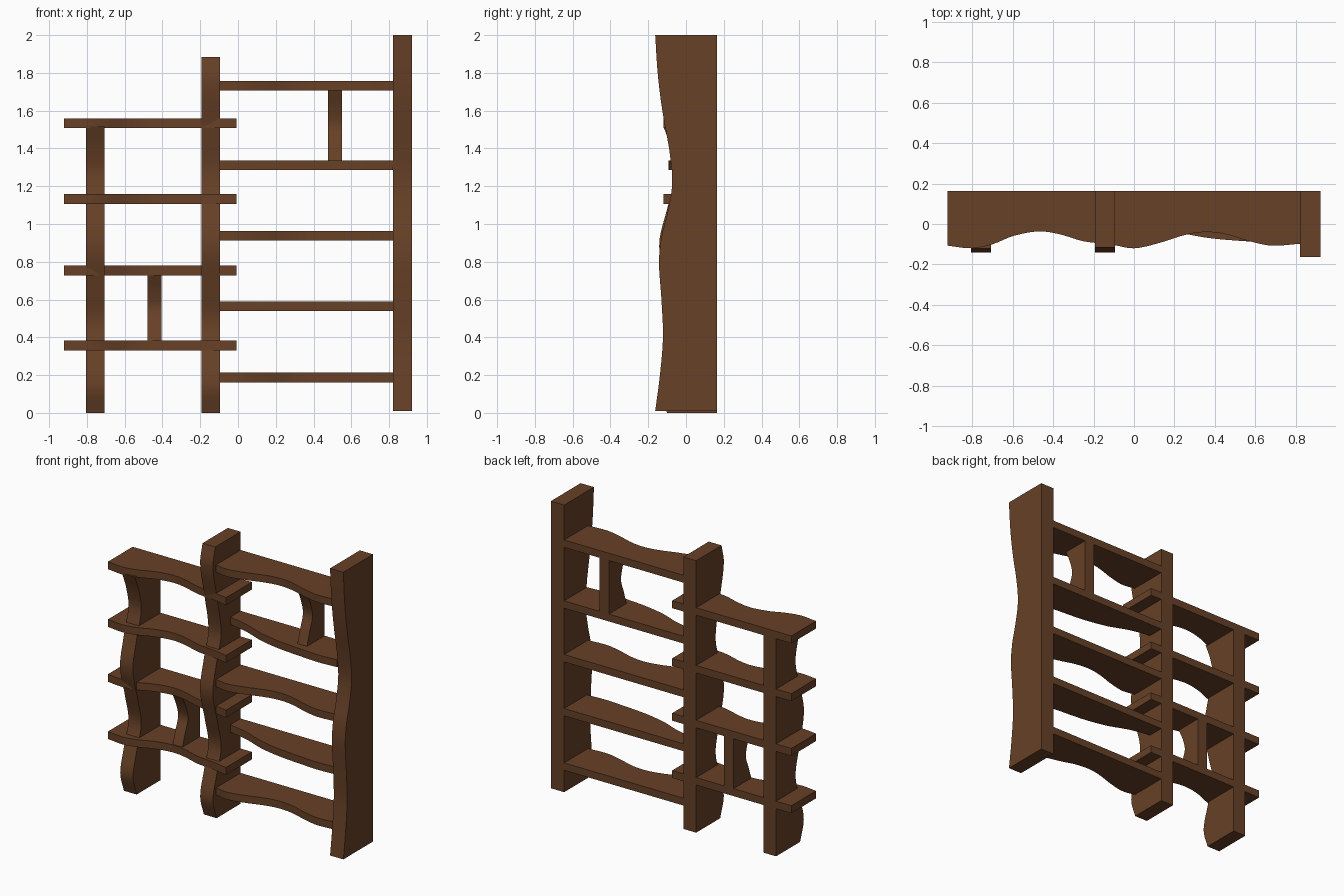
import bpy, bmesh
from mathutils import Vector

if "Cube" in bpy.data.objects:
    bpy.data.objects.remove(bpy.data.objects["Cube"])

wood = bpy.data.materials.new("brown_wood")
wood.diffuse_color = (0.135, 0.052, 0.020, 1)
wood.use_nodes = True
wood.node_tree.nodes["Principled BSDF"].inputs["Base Color"].default_value = wood.diffuse_color
BACK = 0.163


def smooth_curve(pts, steps=5):
    """Catmull-Rom samples through (position along board, front y) points."""
    p = [Vector(q) for q in pts]
    p = [2 * p[0] - p[1]] + p + [2 * p[-1] - p[-2]]
    out = []
    for i in range(1, len(p) - 2):
        a, b, c, d = p[i - 1:i + 3]
        for k in range(steps):
            t = k / steps
            y = 0.5 * (2 * b.y + (c.y - a.y) * t + (2 * a.y - 5 * b.y + 4 * c.y - d.y) * t * t
                       + (3 * b.y - a.y - 3 * c.y + d.y) * t ** 3)
            out.append((b.x + (c.x - b.x) * t, y))
    return out + [tuple(p[-2])]


def board(name, pts, lo, hi, upright):
    """Board with a flat back and wavy front; lo..hi is x for uprights, z for shelves."""
    front = smooth_curve(pts)
    outline = front + [(front[-1][0], BACK), (front[0][0], BACK)]
    bm = bmesh.new()
    place = (lambda s, y, w: (w, y, s)) if upright else (lambda s, y, w: (s, y, w))
    f = bm.faces.new([bm.verts.new(place(s, y, lo)) for s, y in outline])
    new = bmesh.ops.extrude_face_region(bm, geom=[f])["geom"]
    shift = (hi - lo, 0, 0) if upright else (0, 0, hi - lo)
    bmesh.ops.translate(bm, vec=shift, verts=[v for v in new if isinstance(v, bmesh.types.BMVert)])
    bmesh.ops.recalc_face_normals(bm, faces=bm.faces)
    me = bpy.data.meshes.new(name)
    bm.to_mesh(me)
    bm.free()
    me.materials.append(wood)
    ob = bpy.data.objects.new(name, me)
    bpy.context.collection.objects.link(ob)
    bpy.context.view_layer.objects.active = ob
    ob.select_set(True)
    bpy.ops.object.shade_smooth_by_angle(angle=0.52)
    ob.select_set(False)


# Posts
wave = [(0, -0.10), (0.14, -0.14), (0.3, -0.10), (0.47, -0.05), (0.64, -0.085),
        (0.88, -0.142), (1.08, -0.10), (1.26, -0.05)]
board("left_post", wave + [(1.4, -0.075), (1.515, -0.12)], -0.805, -0.707, True)
board("middle_post", wave + [(1.5, -0.09), (1.75, -0.14), (1.885, -0.115)], -0.192, -0.094, True)
board("right_post", [(0.01, -0.163), (0.2, -0.138), (0.4, -0.122), (0.6, -0.13), (0.8, -0.143),
                     (0.93, -0.13), (1.05, -0.10), (1.2, -0.074), (1.35, -0.083), (1.6, -0.125),
                     (1.8, -0.15), (2.0, -0.163)], 0.82, 0.922, True)

# Left shelves
left = [(-0.922, -0.107), (-0.8, -0.12), (-0.7, -0.10), (-0.6, -0.06), (-0.48, -0.037),
        (-0.38, -0.048), (-0.25, -0.085), (-0.12, -0.10), (-0.008, -0.12)]
for i, z in enumerate((0.33, 0.727, 1.107, 1.507)):
    board(f"left_shelf_{i + 1}", left, z, z + 0.052, False)

# Right shelves, alternating two front curves
curve_a = [(-0.095, -0.105), (0, -0.12), (0.12, -0.095), (0.25, -0.055), (0.35, -0.04),
           (0.45, -0.05), (0.57, -0.085), (0.68, -0.107), (0.82, -0.098)]
curve_b = [(-0.095, 0.05), (0.05, 0.02), (0.2, -0.035), (0.36, -0.068), (0.55, -0.085),
           (0.68, -0.093), (0.82, -0.085)]
for i, z in enumerate((0.162, 0.539, 0.913, 1.285, 1.707)):
    board(f"right_shelf_{i + 1}", curve_b if i % 2 else curve_a, z, z + 0.051, False)


# Short dividers between shelves
def divider(name, x0, x1, z0, z1):
    h = z1 - z0
    board(name, [(z0, -0.03), (z0 + 0.25 * h, 0.0), (z0 + 0.5 * h, 0.03),
                 (z0 + 0.75 * h, 0.01), (z1, -0.03)], x0, x1, True)


divider("left_divider", -0.48, -0.405, 0.382, 0.727)
divider("right_divider", 0.477, 0.55, 1.336, 1.707)
